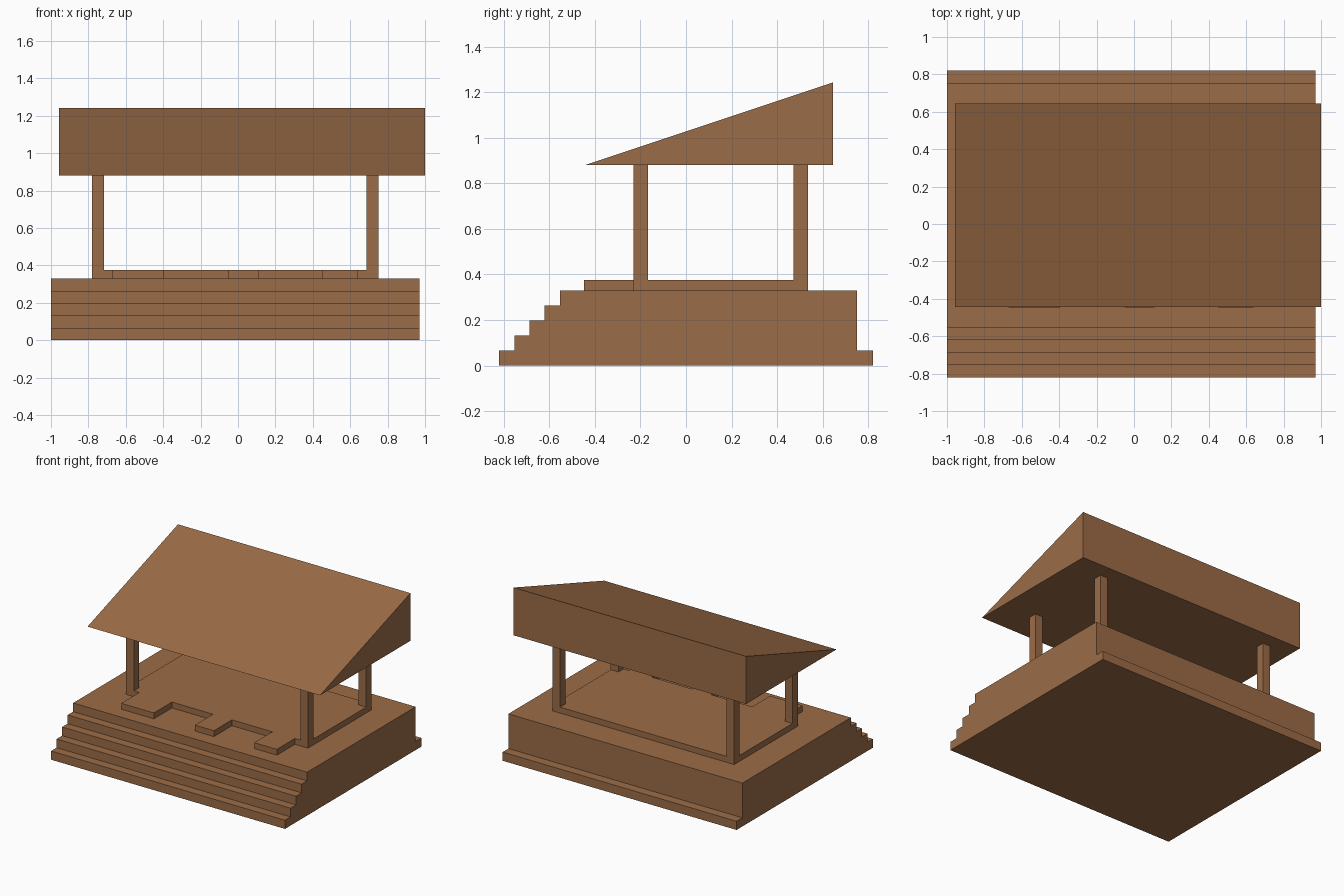
import bpy
import bmesh

if "Cube" in bpy.data.objects:
    bpy.data.objects.remove(bpy.data.objects["Cube"])

wood = bpy.data.materials.new("brown wood")
wood.diffuse_color = (0.33, 0.15, 0.063, 1)
wood.use_nodes = True
wood.node_tree.nodes["Principled BSDF"].inputs["Base Color"].default_value = wood.diffuse_color


def prism(name, outline, axis, lo, hi):
    """Extrude a 2D outline along x (outline in y,z) or z (outline in x,y)."""
    bm = bmesh.new()
    place = (lambda a, b: (lo, a, b)) if axis == "x" else (lambda a, b: (a, b, lo))
    face = bm.faces.new([bm.verts.new(place(a, b)) for a, b in outline])
    ext = bmesh.ops.extrude_face_region(bm, geom=[face])
    verts = [g for g in ext["geom"] if isinstance(g, bmesh.types.BMVert)]
    offset = (hi - lo, 0, 0) if axis == "x" else (0, 0, hi - lo)
    bmesh.ops.translate(bm, verts=verts, vec=offset)
    bmesh.ops.recalc_face_normals(bm, faces=bm.faces)
    mesh = bpy.data.meshes.new(name)
    bm.to_mesh(mesh)
    bm.free()
    mesh.materials.append(wood)
    obj = bpy.data.objects.new(name, mesh)
    bpy.context.collection.objects.link(obj)
    return obj


# Stepped base: five front steps, one ledge at the back
STEP_H, STEP_D, STEPS = 0.066, 0.0665, 5
BASE_TOP = STEP_H * STEPS
profile = [(0.82, 0.0)]
for i in range(STEPS):
    y = -0.82 + i * STEP_D
    profile += [(y, i * STEP_H), (y, (i + 1) * STEP_H)]
profile += [(0.75, BASE_TOP), (0.75, STEP_H), (0.82, STEP_H)]
prism("stepped_base", profile, "x", -1.0, 0.97)

# Floor slab with three tabs reaching forward
X0, X1, Y0, Y1 = -0.78, 0.75, -0.23, 0.535
FLOOR = 0.375
outline = [(X0, Y1), (X0, Y0)]
for a, b in ((-0.67, -0.395), (-0.05, 0.11), (0.45, 0.64)):
    outline += [(a, Y0), (a, -0.447), (b, -0.447), (b, Y0)]
outline += [(X1, Y0), (X1, Y1)]
prism("floor_slab", outline, "z", BASE_TOP, FLOOR)

# Four corner posts, flush with the slab edges
W, EAVE = 0.064, 0.88
for side, x in (("left", X0), ("right", X1 - W)):
    for end, y in (("front", Y0), ("back", Y1 - W)):
        prism(f"{end}_{side}_post",
              [(x, y), (x + W, y), (x + W, y + W), (x, y + W)], "z", FLOOR, EAVE)

# Wedge roof rising to the back
prism("sloped_roof", [(-0.443, EAVE), (0.645, EAVE), (0.645, 1.243)], "x", -0.957, 1.0)
